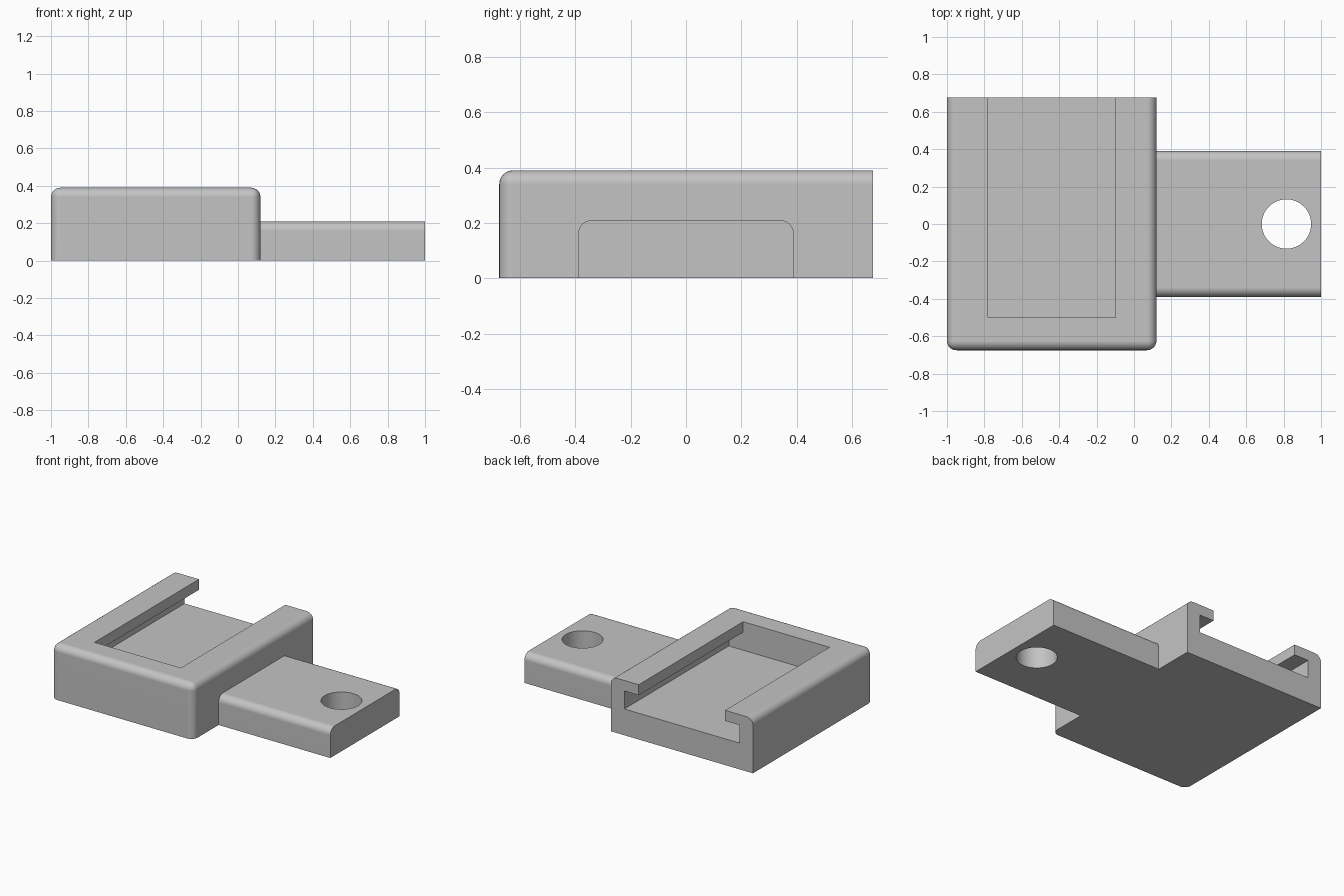
import bpy
import bmesh
import math
from mathutils import Matrix, Vector

FILLET = 0.05

if "Cube" in bpy.data.objects:
    bpy.data.objects.remove(bpy.data.objects["Cube"], do_unlink=True)

# One plain grey plastic
grey = bpy.data.materials.new("grey_plastic")
grey.use_nodes = True
grey.diffuse_color = (0.55, 0.55, 0.55, 1)
grey.node_tree.nodes["Principled BSDF"].inputs["Base Color"].default_value = grey.diffuse_color


def finish(name, bm):
    bmesh.ops.recalc_face_normals(bm, faces=bm.faces)
    mesh = bpy.data.meshes.new(name)
    bm.to_mesh(mesh)
    bm.free()
    obj = bpy.data.objects.new(name, mesh)
    bpy.context.collection.objects.link(obj)
    mesh.materials.append(grey)
    return obj


def box(name, low, high, rounded):
    """Box between two corners; edges chosen by rounded(a, b) get a fillet."""
    low, high = Vector(low), Vector(high)
    size, centre = high - low, (low + high) / 2
    bm = bmesh.new()
    bmesh.ops.create_cube(bm, size=1, matrix=Matrix.Translation(centre) @ Matrix.Diagonal((*size, 1)))
    edges = []
    for e in bm.edges:
        mid = (e.verts[0].co + e.verts[1].co) / 2 - centre
        side = [round(2 * m / s) for m, s in zip(mid, size)]
        if rounded(*side):
            edges.append(e)
    bmesh.ops.bevel(bm, geom=edges, offset=FILLET, segments=6, profile=0.5, affect='EDGES')
    return finish(name, bm)


def prism(name, profile, y0, y1):
    """Extrude an x-z profile along y."""
    bm = bmesh.new()
    face = bm.faces.new([bm.verts.new((x, y0, z)) for x, z in profile])
    new = bmesh.ops.extrude_face_region(bm, geom=[face])["geom"]
    bmesh.ops.translate(bm, vec=(0, y1 - y0, 0), verts=[v for v in new if isinstance(v, bmesh.types.BMVert)])
    return finish(name, bm)


def cut(obj, cutter):
    cutter.hide_render = True
    mod = obj.modifiers.new("cut", 'BOOLEAN')
    mod.operation, mod.solver, mod.object = 'DIFFERENCE', 'EXACT', cutter
    bpy.context.view_layer.objects.active = obj
    bpy.ops.object.modifier_apply(modifier=mod.name)
    bpy.data.objects.remove(cutter, do_unlink=True)


def smooth(obj):
    bpy.ops.object.select_all(action='DESELECT')
    obj.select_set(True)
    bpy.context.view_layer.objects.active = obj
    bpy.ops.object.shade_smooth_by_angle(angle=math.radians(30))
    mod = obj.modifiers.new("weighted_normals", 'WEIGHTED_NORMAL')
    mod.keep_sharp = True


# Shoe body: fillets on the top front and side edges and both front corners
body = box("shoe_body", (-1, -0.675, 0), (0.12, 0.675, 0.39),
           lambda x, y, z: (z == 1 and y != 1) or (z == 0 and y == -1))

# T-shaped slot, open at the top and back
MID, WIDE, NARROW = -0.44, 0.453, 0.34
FLOOR, LIP, OVER = 0.187, 0.315, 0.5
half = [(WIDE, FLOOR), (WIDE, LIP), (NARROW, LIP), (NARROW, OVER)]
profile = [(MID + x, z) for x, z in half] + [(MID - x, z) for x, z in reversed(half)]
cut(body, prism("slot_cutter", profile, -0.5, 0.8))

# Mounting tab: fillets along its two long top edges
tab = box("mounting_tab", (0.1, -0.39, 0), (1, 0.39, 0.21),
          lambda x, y, z: z == 1 and x == 0)

# Screw hole through the tab
bm = bmesh.new()
bmesh.ops.create_cone(bm, cap_ends=True, segments=64, radius1=0.132, radius2=0.132, depth=1,
                      matrix=Matrix.Translation((0.815, 0, 0.1)))
cut(tab, finish("hole_cutter", bm))

for part in (body, tab):
    smooth(part)
